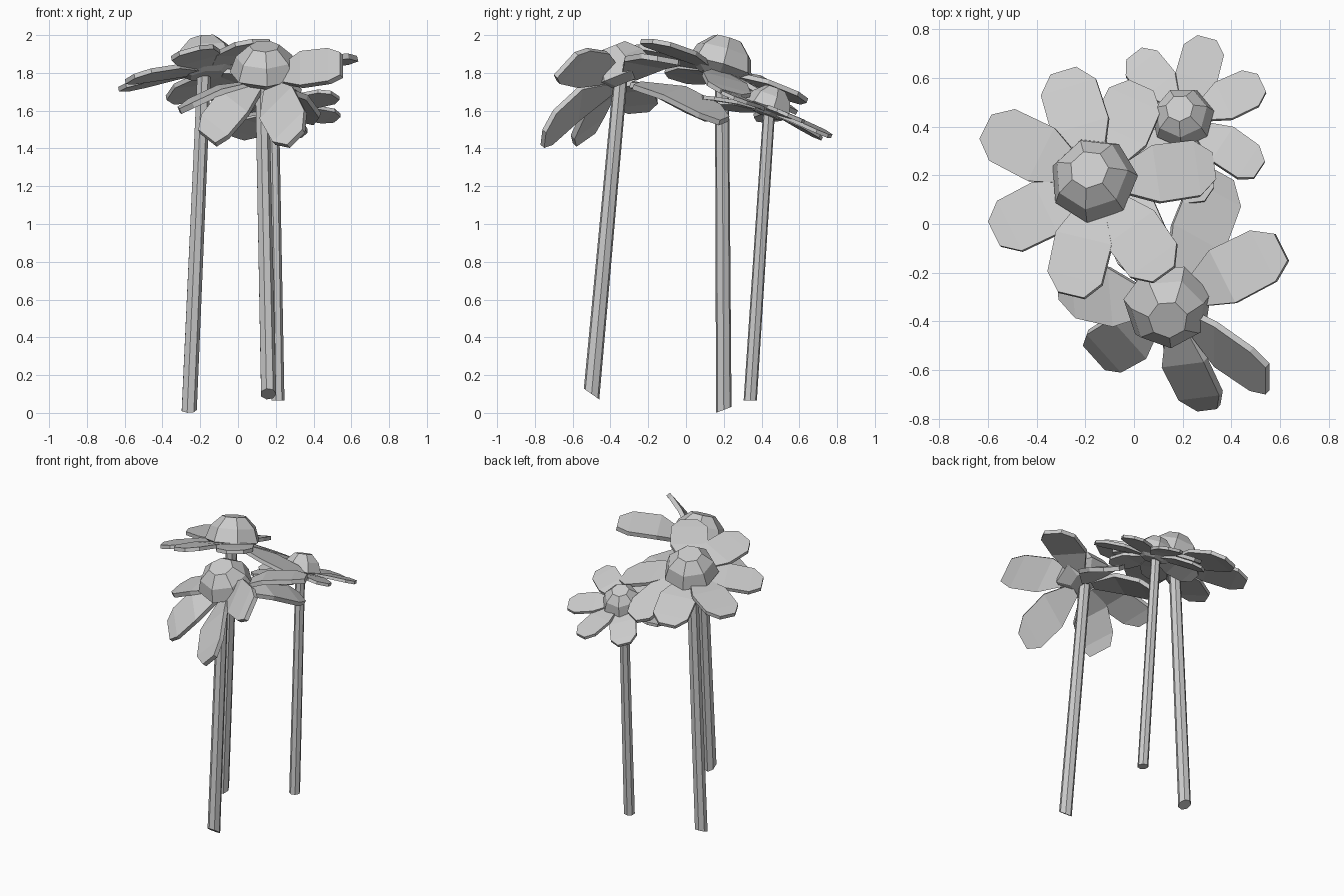
import bpy, math
from mathutils import Vector as V

if "Cube" in bpy.data.objects:
    bpy.data.objects.remove(bpy.data.objects["Cube"])


def add_mesh(name, verts, faces):
    me = bpy.data.meshes.new(name)
    me.from_pydata([tuple(v) for v in verts], [], faces)
    me.update()
    ob = bpy.data.objects.new(name, me)
    bpy.context.collection.objects.link(ob)
    return ob


def frame(n):
    n = V(n).normalized()
    u = V((1, 0, 0)) - n * n.x
    u.normalize()
    return u, n.cross(u), n


def loft(name, rings):
    # closed skin over a list of equal-length rings
    k = len(rings[0])
    verts = [p for r in rings for p in r]
    faces = []
    for j in range(len(rings) - 1):
        for i in range(k):
            a, b = j * k + i, j * k + (i + 1) % k
            faces.append((a, b, b + k, a + k))
    faces.append(tuple(reversed(range(k))))
    faces.append(tuple(range(len(verts) - k, len(verts))))
    return add_mesh(name, verts, faces)


def stem(name, bottom, top, r, slope):
    # leaning seven-sided stalk with a slanted cut at the foot
    b, t = V(bottom), V(top)
    rings = [[], []]
    for i in range(7):
        a = math.tau * i / 7
        x, y = r * math.cos(a), r * math.sin(a)
        rings[0].append(b + V((x, y, y * slope)))
        rings[1].append(t + V((x, y, 0)) * 0.9)
    loft(name, rings)


def dome(name, c, n, r, h, turn):
    # seven-sided faceted flower centre
    u, w, n = frame(n)
    prof = [(0.55, -0.3), (1, 0), (0.83, 0.54), (0.44, 0.95)]
    rings = []
    for k, z in prof:
        rings.append([V(c) + n * z * h + (u * math.cos(a) + w * math.sin(a)) * r * k
                      for a in (turn + math.tau * i / 7 for i in range(7))])
    loft(name, rings)


def petal(name, c, t1, t2, half, thick, rise):
    # petal from the centre out to a blunt tip between corners t1 and t2
    c, t1, t2 = V(c), V(t1), V(t2)
    d = (t1 + t2) / 2 - c
    side = (t2 - t1).normalized()
    n = d.cross(side).normalized()
    top = []
    for f, hw, up in ((0.15, 0.35, 0), (0.5, 1, rise), (0.85, 0.97, rise * 0.5)):
        p = c + d * f + n * up
        top += [p - side * half * hw, p + side * half * hw]
    top += [t1, t2]
    verts = top + [p - n * thick for p in top]
    faces = [(1, 0, 8, 9), (6, 7, 15, 14)]
    for i in (0, 2, 4):
        faces += [(i, i + 1, i + 3, i + 2), (i + 8, i + 10, i + 11, i + 9),
                  (i, i + 2, i + 10, i + 8), (i + 1, i + 9, i + 11, i + 3)]
    add_mesh(name, verts, faces)


def flower(name, c, tip, half, thick, rise, ends):
    # petals given by the middle of each tip, with the tip square to the petal;
    # the fourth value raises the tip's left corner over its right one
    for i, e in enumerate(ends):
        m = V(e[:3])
        s = V((0, 0, 1)).cross(m - V(c)).normalized() * tip
        lift = V((0, 0, e[3] / 2))
        petal(f"{name}_petal_{i+1}", c, m - s - lift, m + s + lift, half, thick, rise)


# Large left flower
stem("left_stem", (-0.26, 0.2, 0.016), (-0.18, 0.19, 1.83), 0.042, 0.38)
flower("left", (-0.15, 0.17, 1.83), 0.055, 0.122, 0.025, 0.01,
       [(0.33, 0.24, 1.70, -0.03), (0.03, 0.57, 1.61, -0.02), (-0.29, 0.63, 1.66, -0.01),
        (-0.61, 0.4, 1.725, 0), (-0.575, -0.04, 1.78, 0.03), (-0.26, -0.29, 1.93, 0.03),
        (0.12, -0.205, 1.98, 0)])
dome("left_flower_centre", (-0.165, 0.18, 1.83), (-0.13, 0.29, 1), 0.183, 0.165, 0.07)

# Small back flower
stem("back_stem", (0.21, 0.34, 0.065), (0.185, 0.44, 1.6), 0.036, 0)
flower("back", (0.21, 0.43, 1.615), 0.04, 0.088, 0.02, 0.008,
       [(0.525, 0.58, 1.57, -0.03), (0.3, 0.765, 1.475, 0), (0.0, 0.7, 1.47, 0.02),
        (-0.13, 0.46, 1.56, -0.01), (-0.02, 0.19, 1.63, 0.02), (0.25, 0.09, 1.68, 0),
        (0.515, 0.225, 1.69, -0.03)])
dome("back_flower_centre", (0.2, 0.435, 1.61), (-0.12, 0.38, 1), 0.132, 0.12, 0.2)

# Front flower with uneven, bent petals (tip corners given directly)
stem("front_stem", (0.16, -0.5, 0.1), (0.125, -0.345, 1.79), 0.042, -0.7)
tips = [((-0.21, -0.5, 1.5), (-0.12, -0.6, 1.43), 0.04),
        ((0.26, -0.77, 1.42), (0.34, -0.76, 1.5), 0.04),
        ((0.54, -0.7, 1.79), (0.54, -0.59, 1.91), 0.02),
        ((0.63, -0.15, 1.89), (0.575, -0.04, 1.87), 0.04),
        ((0.41, 0.18, 1.55), (0.32, 0.23, 1.57), 0.04),
        ((-0.02, 0.17, 1.57), (-0.11, 0.11, 1.57), 0.03),
        ((-0.32, -0.2, 1.62), (-0.31, -0.31, 1.61), 0.03)]
for i, (a, b, rise) in enumerate(tips):
    petal(f"front_petal_{i+1}", (0.14, -0.34, 1.78), a, b, 0.122, 0.03, rise)
dome("front_flower_centre", (0.14, -0.335, 1.795), (0, -0.4, 1), 0.185, 0.165, 0.3)
